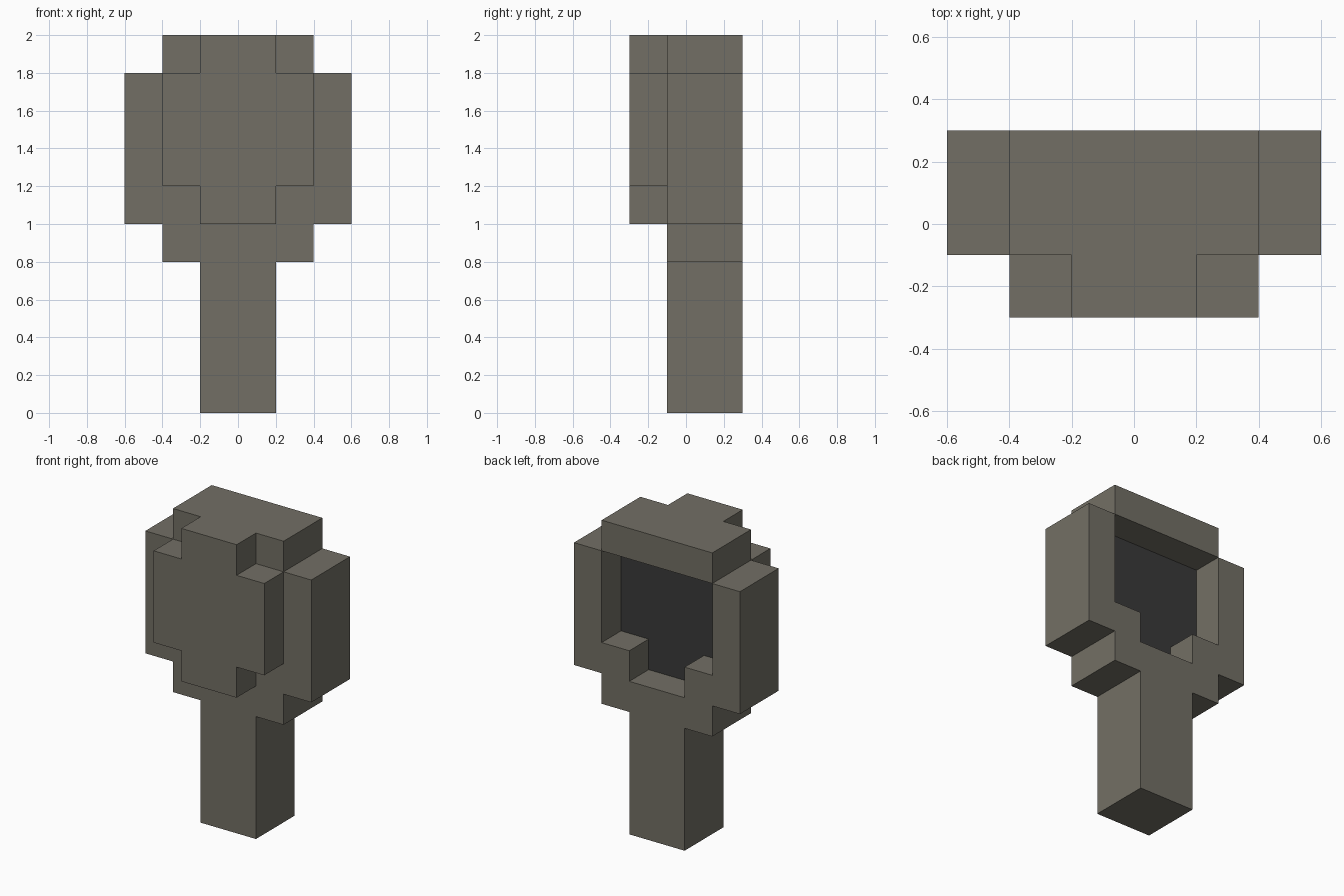
import bpy
import bmesh

cube = bpy.data.objects.get("Cube")
if cube:
    bpy.data.objects.remove(cube, do_unlink=True)


def make_material(name, color):
    mat = bpy.data.materials.new(name)
    mat.use_nodes = True
    mat.diffuse_color = color
    mat.node_tree.nodes["Principled BSDF"].inputs["Base Color"].default_value = color
    return mat


stone = make_material("warm grey", (0.171, 0.159, 0.130, 1))
glass = make_material("dark grey", (0.042, 0.042, 0.042, 1))


def extrude_profile(name, half, y_front, y_back, mat):
    """Mirror the +x half of an x/z outline and extrude it along y."""
    outline = half + [(-x, z) for x, z in reversed(half)]
    bm = bmesh.new()
    face = bm.faces.new([bm.verts.new((x, y_front, z)) for x, z in outline])
    ext = bmesh.ops.extrude_face_region(bm, geom=[face], use_keep_orig=True)
    moved = [g for g in ext["geom"] if isinstance(g, bmesh.types.BMVert)]
    bmesh.ops.translate(bm, verts=moved, vec=(0, y_back - y_front, 0))
    bmesh.ops.recalc_face_normals(bm, faces=bm.faces)
    mesh = bpy.data.meshes.new(name)
    bm.to_mesh(mesh)
    bm.free()
    mesh.materials.append(mat)
    obj = bpy.data.objects.new(name, mesh)
    bpy.context.collection.objects.link(obj)
    return obj


# Handle and stepped U-shaped rim in one piece
extrude_profile("handle_and_rim",
                [(0.2, 0), (0.2, 0.8), (0.4, 0.8), (0.4, 1.0), (0.6, 1.0),
                 (0.6, 1.8), (0.4, 1.8), (0.4, 1.2), (0.2, 1.2), (0.2, 1.0)],
                -0.1, 0.3, stone)

# Bar closing the rim at the top
extrude_profile("top_bar", [(0.4, 1.8), (0.4, 2.0)], -0.1, 0.3, stone)

# Raised stepped plate on the front
extrude_profile("front_plate",
                [(0.2, 1.0), (0.2, 1.2), (0.4, 1.2), (0.4, 1.8),
                 (0.2, 1.8), (0.2, 2.0)],
                -0.3, -0.1, stone)

# Dark panel set into the back recess
extrude_profile("recessed_panel",
                [(0.2, 1.0), (0.2, 1.2), (0.4, 1.2), (0.4, 1.8)],
                -0.1, 0.1, glass)
